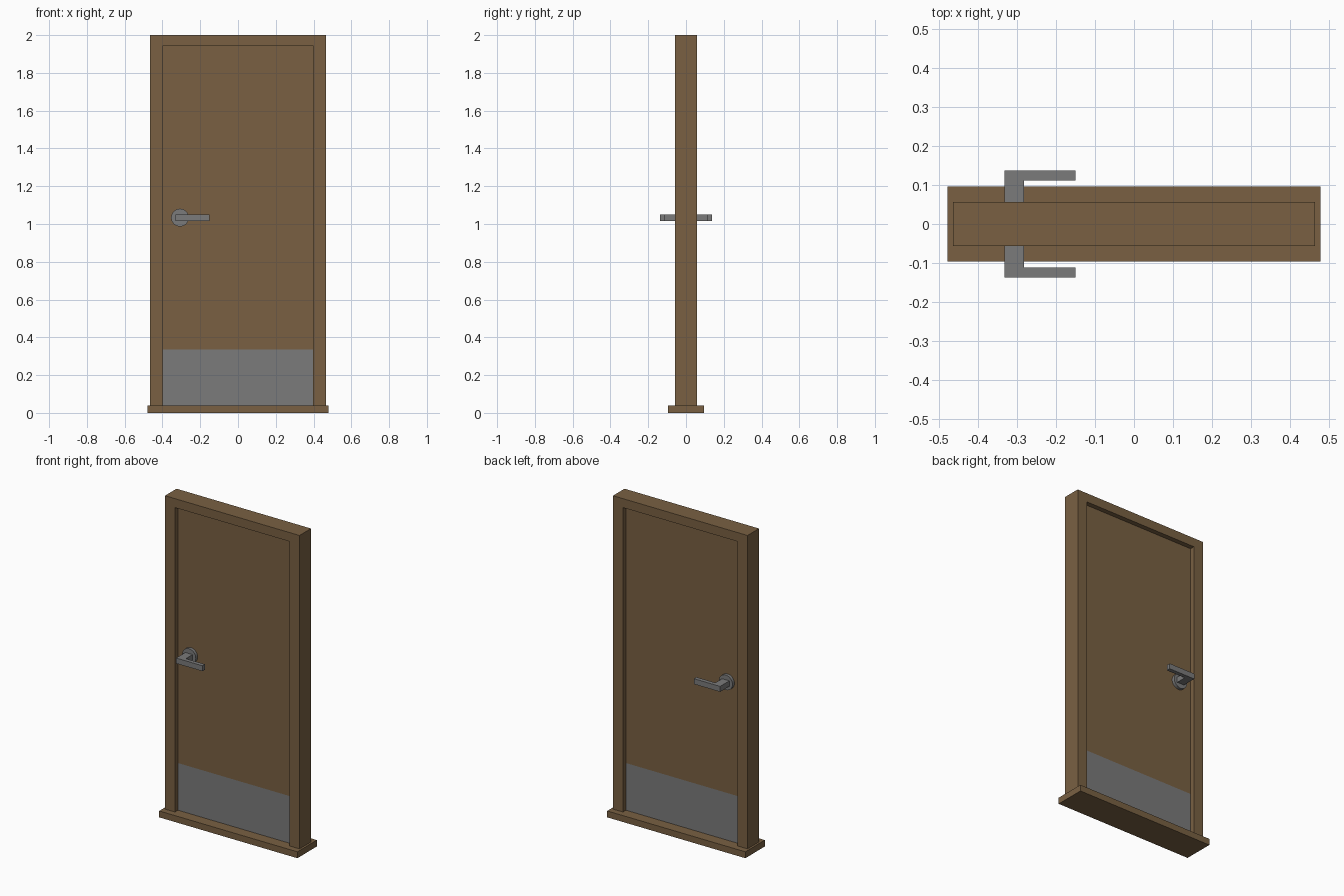
import bpy, bmesh, math
from mathutils import Matrix, Vector

if "Cube" in bpy.data.objects:
    bpy.data.objects.remove(bpy.data.objects["Cube"])


def material(name, rgb):
    m = bpy.data.materials.new(name)
    m.diffuse_color = (*rgb, 1.0)
    m.use_nodes = True
    m.node_tree.nodes["Principled BSDF"].inputs["Base Color"].default_value = m.diffuse_color
    return m


WOOD = material("brown wood", (0.192, 0.118, 0.055))
METAL = material("grey metal", (0.196, 0.196, 0.196))


def finish(name, bm, *mats):
    bmesh.ops.recalc_face_normals(bm, faces=bm.faces[:])
    me = bpy.data.meshes.new(name)
    bm.to_mesh(me)
    bm.free()
    for m in mats:
        me.materials.append(m)
    ob = bpy.data.objects.new(name, me)
    bpy.context.collection.objects.link(ob)
    return ob


def box_bm(x0, x1, y0, y1, z0, z1):
    bm = bmesh.new()
    mat = Matrix.Translation(((x0 + x1) / 2, (y0 + y1) / 2, (z0 + z1) / 2)) \
        @ Matrix.Diagonal((x1 - x0, y1 - y0, z1 - z0, 1))
    bmesh.ops.create_cube(bm, size=1, matrix=mat)
    return bm


def prism_bm(points, offset):
    """Extrude a closed outline along an offset vector."""
    bm = bmesh.new()
    face = bm.faces.new([bm.verts.new(p) for p in points])
    ext = bmesh.ops.extrude_face_region(bm, geom=[face], use_keep_orig=True)
    bmesh.ops.translate(bm, vec=Vector(offset),
                        verts=[v for v in ext["geom"] if isinstance(v, bmesh.types.BMVert)])
    return bm


def mirror_y(ob):
    mod = ob.modifiers.new("mirror", "MIRROR")
    mod.use_axis = (False, True, False)
    mod.use_mirror_merge = False


SILL, KICK = 0.04, 0.335
FW, FD = 0.465, 0.057          # frame half width, half depth
OW, OT = 0.397, 1.944          # opening half width, top
DOOR = 0.027                   # door half thickness

# Threshold
finish("threshold", box_bm(-0.478, 0.478, -0.096, 0.096, 0, SILL), WOOD)

# Frame: upside-down U outline
outline = [(-FW, SILL), (-FW, 2), (FW, 2), (FW, SILL),
           (OW, SILL), (OW, OT), (-OW, OT), (-OW, SILL)]
finish("door_frame", prism_bm([(x, -FD, z) for x, z in outline], (0, 2 * FD, 0)), WOOD)

# Door leaf, cut at kick plate height and coloured below it
bm = box_bm(-OW, OW, -DOOR, DOOR, SILL, OT)
bmesh.ops.bisect_plane(bm, geom=bm.verts[:] + bm.edges[:] + bm.faces[:],
                       plane_co=(0, 0, KICK), plane_no=(0, 0, 1))
for f in bm.faces:
    if abs(f.normal.y) > 0.9 and f.calc_center_median().z < KICK:
        f.material_index = 1
finish("door_leaf", bm, WOOD, METAL)

# Round rosettes on both sides
HX, HZ = -0.307, 1.034
bm = bmesh.new()
bmesh.ops.create_cone(bm, cap_ends=True, segments=32, radius1=0.047, radius2=0.047, depth=0.02,
                      matrix=Matrix.Translation((HX, -DOOR - 0.009, HZ))
                      @ Matrix.Rotation(math.pi / 2, 4, "X"))
rosette = finish("handle_rosette", bm, METAL)
mirror_y(rosette)
bpy.context.view_layer.objects.active = rosette
rosette.select_set(True)
bpy.ops.object.shade_smooth_by_angle(angle=math.radians(30))

# L-shaped levers on both sides
lever = [(-0.332, -DOOR - 0.01), (-0.332, -0.137), (-0.15, -0.137),
         (-0.15, -0.112), (-0.282, -0.112), (-0.282, -DOOR - 0.01)]
mirror_y(finish("handle_lever",
                prism_bm([(x, y, HZ - 0.017) for x, y in lever], (0, 0, 0.034)), METAL))
